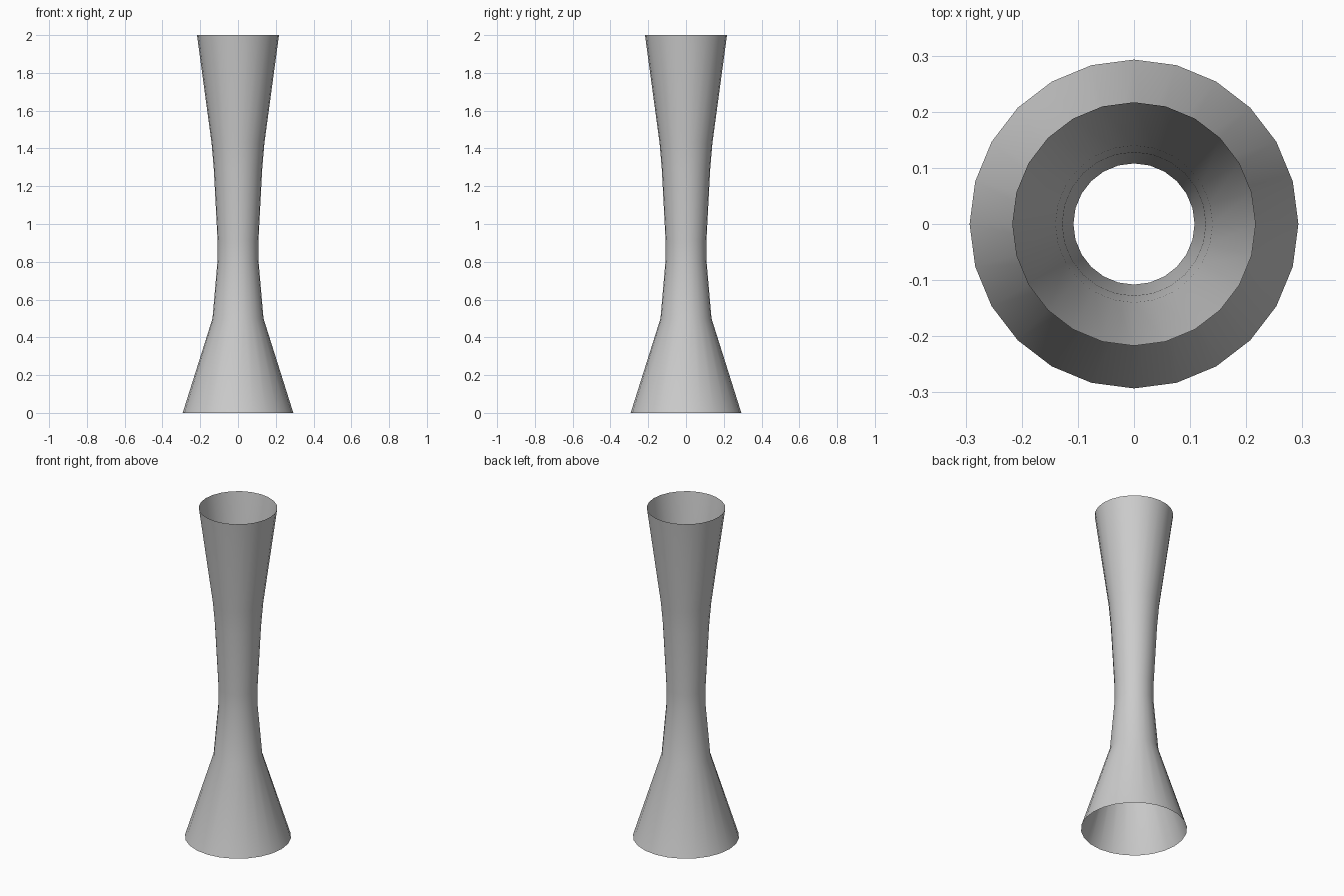
import bpy, bmesh
from math import cos, sin, tau

if "Cube" in bpy.data.objects:
    bpy.data.objects.remove(bpy.data.objects["Cube"])

SIDES = 24
# Profile as (radius, height), bottom to top
PROFILE = [(0.293, 0.0), (0.135, 0.50), (0.108, 0.81), (0.108, 0.91),
           (0.128, 1.29), (0.140, 1.43), (0.217, 2.0)]

# Open, waisted tube: rings joined by quads, no caps
bm = bmesh.new()
rings = [[bm.verts.new((r * cos(tau * i / SIDES), r * sin(tau * i / SIDES), z))
          for i in range(SIDES)] for r, z in PROFILE]
for low, high in zip(rings, rings[1:]):
    for i in range(SIDES):
        j = (i + 1) % SIDES
        bm.faces.new((low[i], low[j], high[j], high[i])).smooth = True

mesh = bpy.data.meshes.new("flared_tube")
bm.to_mesh(mesh)
bm.free()
tube = bpy.data.objects.new("flared_tube", mesh)
bpy.context.collection.objects.link(tube)
